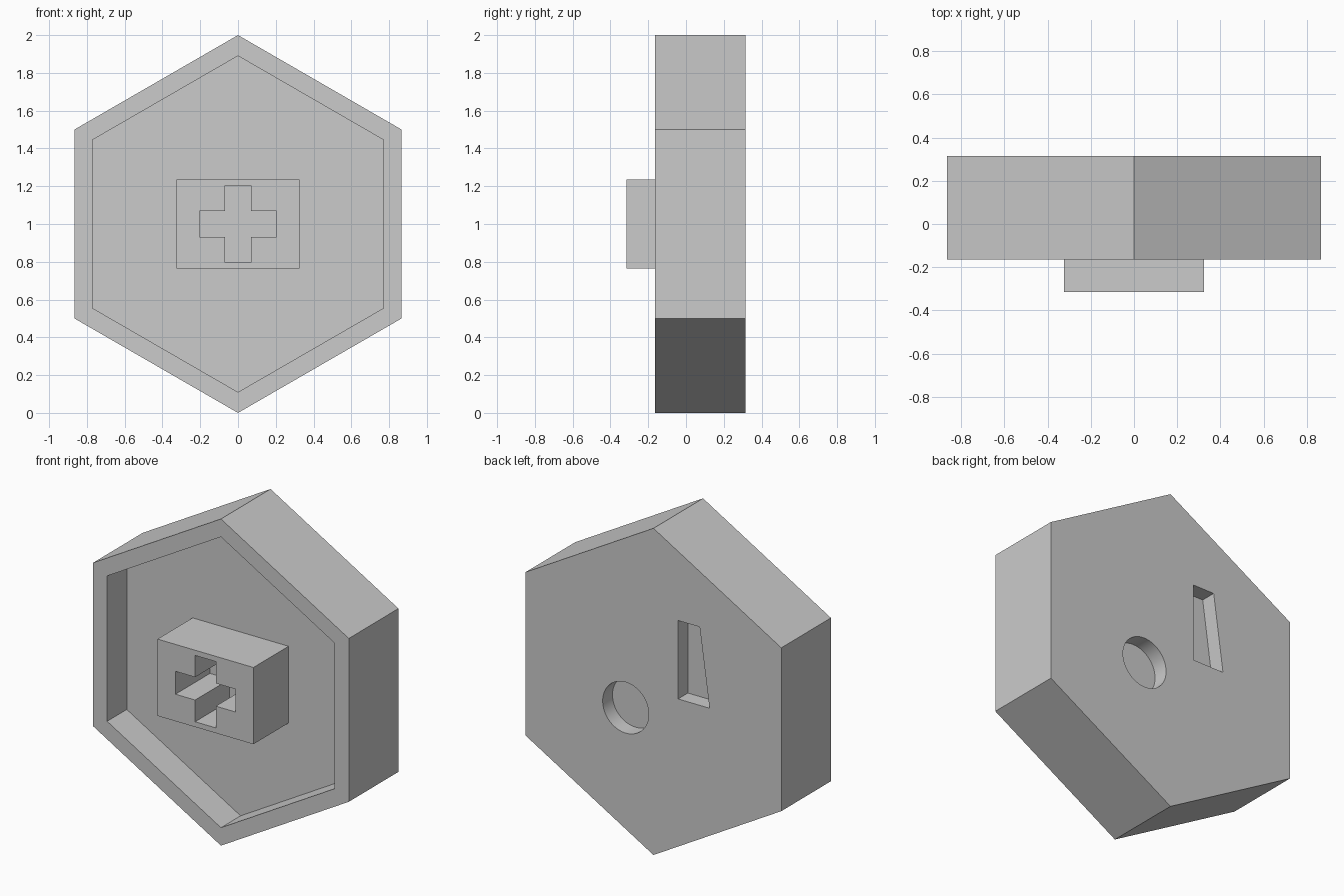
import bpy
import bmesh
from math import sin, cos, tau

cube = bpy.data.objects.get("Cube")
if cube:
    bpy.data.objects.remove(cube)

FRONT, BACK = -0.165, 0.315      # hexagonal body depth
FLOOR, POCKET = 0.025, 0.22      # front recess floor, rear pocket floor
NOSE = -0.315                    # front of the central block

grey = bpy.data.materials.new("light grey")
grey.use_nodes = True
grey.diffuse_color = (0.6, 0.6, 0.6, 1)
grey.node_tree.nodes["Principled BSDF"].inputs["Base Color"].default_value = (0.6, 0.6, 0.6, 1)


def ring(radius, sides, cx=0, cz=1):
    """Regular polygon with a corner at the top."""
    return [(cx + radius * sin(tau * i / sides), cz + radius * cos(tau * i / sides))
            for i in range(sides)]


def prism(name, outline, y0, y1):
    """Extrude an (x, z) outline along y."""
    bm = bmesh.new()
    face = bm.faces.new([bm.verts.new((x, y0, z)) for x, z in outline])
    out = bmesh.ops.extrude_face_region(bm, geom=[face])
    moved = [v for v in out["geom"] if isinstance(v, bmesh.types.BMVert)]
    bmesh.ops.translate(bm, verts=moved, vec=(0, y1 - y0, 0))
    bmesh.ops.recalc_face_normals(bm, faces=bm.faces)
    mesh = bpy.data.meshes.new(name)
    bm.to_mesh(mesh)
    bm.free()
    mesh.materials.append(grey)
    obj = bpy.data.objects.new(name, mesh)
    bpy.context.collection.objects.link(obj)
    return obj


def cut(target, cutter):
    """Subtract the cutter, bake the result and discard the cutter."""
    cutter.hide_render = True
    mod = target.modifiers.new("cut", 'BOOLEAN')
    mod.operation = 'DIFFERENCE'
    mod.solver = 'EXACT'
    mod.object = cutter
    bpy.context.view_layer.objects.active = target
    bpy.ops.object.modifier_apply(modifier=mod.name)
    bpy.data.objects.remove(cutter)


# Hexagonal body with a recessed front
body = prism("hexagonal_body", ring(1, 6), FRONT, BACK)
cut(body, prism("recess_cutter", ring(0.89, 6), FRONT - 0.1, FLOOR))

# Round and tapered pockets in the back
cut(body, prism("round_pocket_cutter", ring(0.156, 64, 0.188, 0.852), POCKET, BACK + 0.1))
slot = [(-0.167, 1.0), (-0.38, 1.0), (-0.313, 1.48), (-0.167, 1.48)]
cut(body, prism("slot_cutter", slot, POCKET, BACK + 0.1))

# Central block with a cross-shaped socket
w, h = 0.325, 0.235
block = prism("central_block", [(-w, 1 - h), (w, 1 - h), (w, 1 + h), (-w, 1 + h)], NOSE, FLOOR)
a, b = 0.07, 0.203
corner = [(a, b), (a, a), (b, a)]
cross = []
for _ in range(4):               # quarter turns of one inner corner
    cross += [(x, 1 + z) for x, z in corner]
    corner = [(z, -x) for x, z in corner]
cut(block, prism("cross_cutter", cross, NOSE - 0.1, FLOOR - 0.006))

# Smooth only the round pocket wall
for obj in (body, block):
    bpy.ops.object.select_all(action='DESELECT')
    obj.select_set(True)
    bpy.context.view_layer.objects.active = obj
    bpy.ops.object.shade_smooth_by_angle(angle=0.5)
